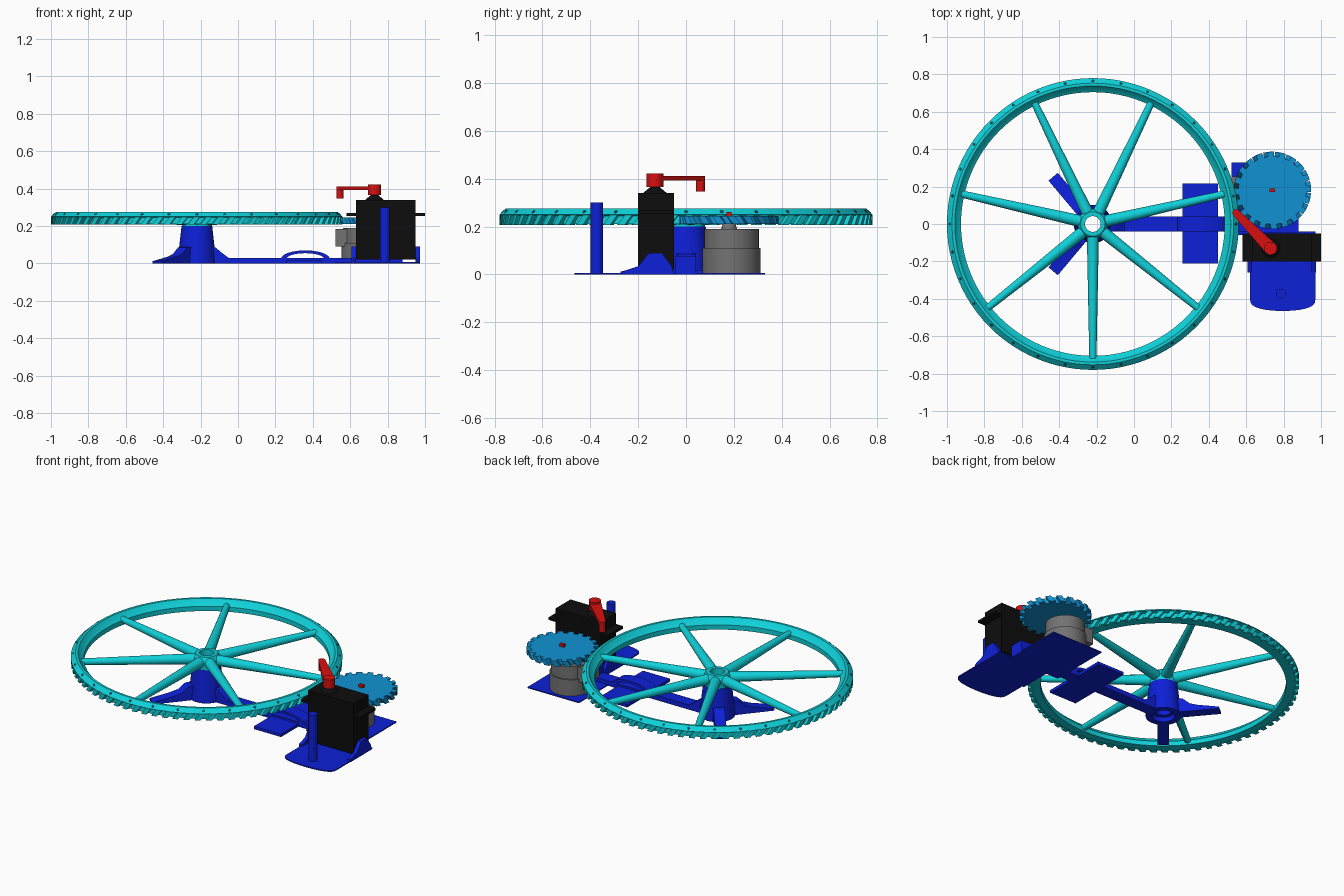
import bpy, bmesh, math
from mathutils import Matrix, Vector

cube = bpy.data.objects.get("Cube")
if cube:
    bpy.data.objects.remove(cube, do_unlink=True)


def material(name, rgb):
    m = bpy.data.materials.new(name)
    m.use_nodes = True
    m.diffuse_color = (*rgb, 1)
    m.node_tree.nodes["Principled BSDF"].inputs["Base Color"].default_value = (*rgb, 1)
    return m


TEAL = material("turquoise", (0.005, 0.64, 0.7))
DARK = material("dark_turquoise", (0.003, 0.1, 0.12))
SKY = material("sky_blue", (0.005, 0.29, 0.65))
BLUE = material("deep_blue", (0.004, 0.014, 0.68))
RED = material("red", (0.68, 0.005, 0.005))
GREY = material("grey", (0.17, 0.17, 0.17))
BLACK = material("black", (0.004, 0.004, 0.004))

WHEEL = Vector((-0.22, 0, 0))
PINION = Vector((0.74, 0.18, 0))


def finish(name, bm, mat, at=(0, 0, 0), smooth=True):
    bmesh.ops.recalc_face_normals(bm, faces=bm.faces)
    mesh = bpy.data.meshes.new(name)
    bm.to_mesh(mesh)
    bm.free()
    ob = bpy.data.objects.new(name, mesh)
    bpy.context.collection.objects.link(ob)
    ob.location = at
    mesh.materials.append(mat)
    if smooth:
        bpy.ops.object.select_all(action='DESELECT')
        ob.select_set(True)
        bpy.context.view_layer.objects.active = ob
        bpy.ops.object.shade_smooth_by_angle(angle=math.radians(30))
    return ob


def box(name, lo, hi, mat):
    bm = bmesh.new()
    bmesh.ops.create_cube(bm, size=1)
    lo, hi = Vector(lo), Vector(hi)
    bmesh.ops.transform(bm, verts=bm.verts, matrix=Matrix.Translation((lo + hi) / 2) @ Matrix.Diagonal((*(hi - lo), 1)))
    return finish(name, bm, mat, smooth=False)


def lathe(name, profile, mat, at, segments=48):
    """Spin a closed (radius, height) outline into a ring."""
    bm = bmesh.new()
    rings = []
    for i in range(segments):
        a = math.tau * i / segments
        rings.append([bm.verts.new((r * math.cos(a), r * math.sin(a), z)) for r, z in profile])
    n = len(profile)
    for i in range(segments):
        p, q = rings[i], rings[(i + 1) % segments]
        for j in range(n):
            k = (j + 1) % n
            bm.faces.new((p[j], q[j], q[k], p[k]))
    return finish(name, bm, mat, at)


def cone(name, r1, r2, z1, z2, mat, at, segments=32):
    bm = bmesh.new()
    bmesh.ops.create_cone(bm, cap_ends=True, segments=segments, radius1=r1, radius2=r2, depth=z2 - z1)
    bmesh.ops.translate(bm, verts=bm.verts, vec=(0, 0, (z1 + z2) / 2))
    return finish(name, bm, mat, (at[0], at[1], 0))


def extrude(name, points, vec, mat, at=(0, 0, 0), angle=0):
    """Extrude a 3D outline along vec, then turn it about z."""
    bm = bmesh.new()
    face = bm.faces.new([bm.verts.new(p) for p in points])
    ext = bmesh.ops.extrude_face_region(bm, geom=[face])
    moved = [g for g in ext["geom"] if isinstance(g, bmesh.types.BMVert)]
    bmesh.ops.translate(bm, verts=moved, vec=vec)
    bmesh.ops.rotate(bm, verts=bm.verts, matrix=Matrix.Rotation(angle, 3, 'Z'))
    return finish(name, bm, mat, at)


def teeth(name, count, r_in, r_out, z_lo, z_hi, fill, slant, mat, at, phase=0):
    """Slanted gear teeth around a circle."""
    bm = bmesh.new()
    step = math.tau / count
    for i in range(count):
        loops = []
        for z, shift in ((z_lo, -slant / 2), (z_hi, slant / 2)):
            mid = phase + (i + shift) * step
            corners = ((r_in, -fill), (r_out, -fill * 0.8), (r_out, fill * 0.8), (r_in, fill))
            loops.append([bm.verts.new((r * math.cos(mid + f * step / 2), r * math.sin(mid + f * step / 2), z))
                          for r, f in corners])
        low, high = loops
        bm.faces.new(low)
        bm.faces.new(high)
        for j in range(4):
            k = (j + 1) % 4
            bm.faces.new((low[j], low[k], high[k], high[j]))
    return finish(name, bm, mat, at, smooth=False)


# Large wheel: rim, teeth, hub, seven spokes
lathe("wheel_rim", [(0.705, 0.21), (0.76, 0.21), (0.76, 0.245), (0.78, 0.25), (0.753, 0.275),
                    (0.738, 0.275), (0.72, 0.25), (0.705, 0.24)], TEAL, WHEEL, 96)
teeth("wheel_teeth", 75, 0.75, 0.779, 0.207, 0.249, 0.6, 0.5, TEAL, WHEEL)
lathe("wheel_hub", [(0.042, 0.2), (0.08, 0.2), (0.08, 0.25), (0.065, 0.275), (0.042, 0.275)], TEAL, WHEEL)
for i in range(7):
    bm = bmesh.new()
    bmesh.ops.create_cone(bm, cap_ends=True, segments=16, radius1=0.032, radius2=0.019, depth=0.66)
    turn = Matrix.Rotation(-math.pi / 2 + math.tau * i / 7, 4, 'Z') @ Matrix.Translation((0.39, 0, 0.238))
    bmesh.ops.transform(bm, verts=bm.verts, matrix=turn @ Matrix.Rotation(math.pi / 2, 4, 'Y'))
    finish("wheel_spoke", bm, TEAL, WHEEL)

# Small dark holes on the sloping rim edge
bm = bmesh.new()
for i in range(32):
    m = (Matrix.Rotation(math.pi / 2 + math.tau * i / 32, 4, 'Z') @ Matrix.Translation((0.766, 0, 0.263))
         @ Matrix.Rotation(math.radians(43), 4, 'Y'))
    bmesh.ops.create_cone(bm, cap_ends=True, segments=10, radius1=0.008, radius2=0.008, depth=0.004, matrix=m)
finish("rim_holes", bm, DARK, WHEEL, smooth=False)

# Drive pinion with its motor
cone("pinion_disc", 0.182, 0.182, 0.21, 0.245, SKY, PINION, 60)
teeth("pinion_teeth", 20, 0.17, 0.207, 0.21, 0.245, 0.62, -0.4, SKY, PINION, 0.1)
box("pinion_key", (0.725, 0.17, 0.24), (0.755, 0.19, 0.262), RED)
cone("motor_shaft", 0.035, 0.025, 0.185, 0.215, GREY, PINION)
MOTOR = (0.675, 0.19)
cone("motor_body", 0.114, 0.114, 0.005, 0.19, GREY, MOTOR, 48)
cone("motor_sleeve", 0.122, 0.122, 0.005, 0.11, GREY, MOTOR, 48)
box("motor_connector", (0.52, 0.125, 0.09), (0.65, 0.255, 0.185), GREY)

# Pedestal with a bore, two rear legs and the long beam
lathe("pedestal", [(0.065, 0), (0.102, 0), (0.1, 0.04), (0.082, 0.2), (0.042, 0.2), (0.042, 0.03), (0.065, 0.03)],
      BLUE, WHEEL)


def arm(name, outline, width, angle):
    extrude(name, [(r, -width / 2, z) for r, z in outline], (0, width, 0), BLUE, WHEEL, angle)


for side in (1, -1):
    arm("rear_leg", [(0.075, 0), (0.33, 0), (0.33, 0.012), (0.21, 0.035), (0.16, 0.05), (0.12, 0.085), (0.075, 0.09)],
        0.065, side * math.radians(130))
arm("beam", [(0.075, 0), (1.1, 0), (1.1, 0.03), (0.17, 0.03), (0.13, 0.06), (0.1, 0.085), (0.075, 0.09)], 0.078, 0)

# Cross plate with an arched strap over it
box("cross_plate", (0.26, -0.212, 0), (0.45, 0.217, 0.018), BLUE)
outer = [(0.36 - 0.13 * math.cos(t * math.pi / 12), 0.025 + 0.045 * math.sin(t * math.pi / 12)) for t in range(13)]
inner = [(0.36 - 0.1 * math.cos(t * math.pi / 12), 0.025 + 0.03 * math.sin(t * math.pi / 12)) for t in range(12, -1, -1)]
extrude("beam_arch", [(x, -0.039, z) for x, z in outer + inner], (0, 0.078, 0), BLUE)

# Base plates, one with a curved front edge
box("motor_plate", (0.52, -0.06, 0), (0.88, 0.33, 0.007), BLUE)
front = [(0.795 + 0.175 * math.sin(a * math.pi / 16), -0.395 - 0.07 * math.cos(a * math.pi / 16) ** 0.6)
         for a in range(-7, 8)]
extrude("servo_plate", [(0.62, -0.04, 0), (0.62, -0.4, 0)] + [(x, y, 0) for x, y in front]
        + [(0.97, -0.4, 0), (0.97, -0.04, 0)], (0, 0, 0.007), BLUE)
box("socket_block", (0.61, -0.045, 0), (0.88, 0.042, 0.078), BLUE)
cone("front_post", 0.026, 0.026, 0, 0.3, BLUE, (0.785, -0.372))

# Side clips that hold the servo
clip = [(-0.26, 0), (-0.26, 0.015), (-0.2, 0.035), (-0.155, 0.09), (-0.1, 0.09), (-0.06, 0.035), (-0.05, 0)]
for x in (0.608, 0.95):
    extrude("servo_clip", [(x, y, z) for y, z in clip], (0.023, 0, 0), BLUE)

# Servo
box("servo_body", (0.63, -0.2, 0.02), (0.95, -0.05, 0.34), BLACK)
box("servo_flange", (0.58, -0.2, 0.255), (1.0, -0.05, 0.27), BLACK)
AXIS = (0.73, -0.13)
cone("servo_collar", 0.05, 0.02, 0.34, 0.365, BLACK, AXIS)
cone("servo_spindle", 0.02, 0.02, 0.355, 0.38, BLACK, AXIS)

# Crank on top of the servo
cone("crank_hub", 0.035, 0.035, 0.365, 0.422, RED, AXIS)
reach = Vector((-0.185, 0.19))
extrude("crank_arm", [(0, -0.035, 0.393), (reach.length, -0.02, 0.393), (reach.length, 0.02, 0.393), (0, 0.035, 0.393)],
        (0, 0, 0.018), RED, (*AXIS, 0), math.atan2(reach.y, reach.x))
cone("crank_tip", 0.019, 0.019, 0.347, 0.411, RED, (AXIS[0] + reach.x, AXIS[1] + reach.y), 24)
